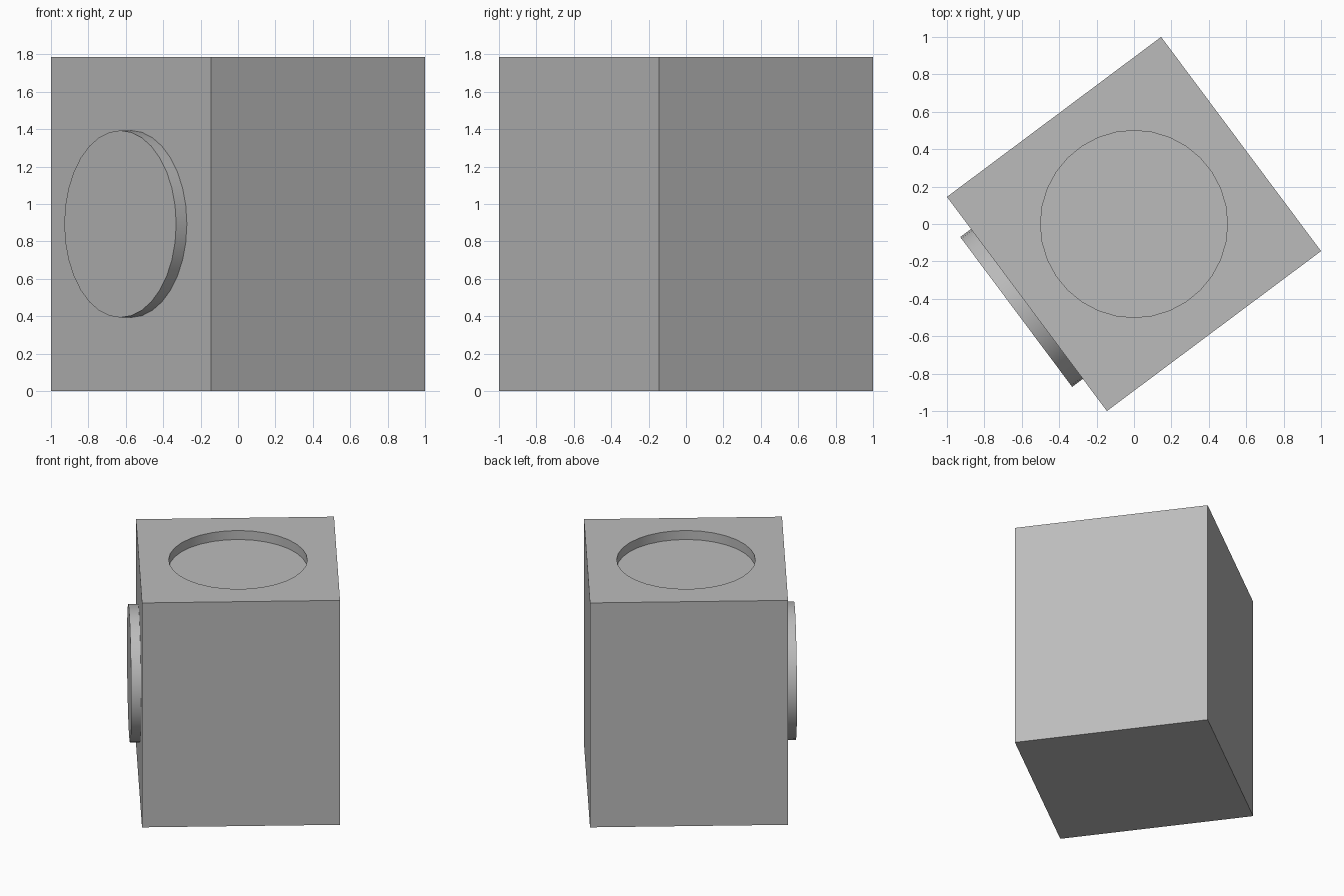
import bpy
from math import atan2, pi, radians
from mathutils import Matrix

if "Cube" in bpy.data.objects:
    bpy.data.objects.remove(bpy.data.objects["Cube"], do_unlink=True)

SIDE, HEIGHT = 1.429, 1.786
RADIUS, DEPTH, EMBED = 0.5, 0.0714, 0.02
TURN = Matrix.Rotation(atan2(0.855, 1.145), 4, "Z")

grey = bpy.data.materials.new("plain grey")
grey.use_nodes = True
COLOUR = (0.5, 0.5, 0.5, 1)
grey.diffuse_color = COLOUR
grey.node_tree.nodes["Principled BSDF"].inputs["Base Color"].default_value = COLOUR


def finish(obj, name):
    obj.name = name
    if not obj.data.materials:
        obj.data.materials.append(grey)
    return obj


def smooth(obj):
    bpy.ops.object.select_all(action="DESELECT")
    obj.select_set(True)
    bpy.context.view_layer.objects.active = obj
    bpy.ops.object.shade_smooth_by_angle(angle=radians(30))


def disc(name, depth, matrix):
    bpy.ops.mesh.primitive_cylinder_add(vertices=32, radius=RADIUS, depth=depth)
    obj = finish(bpy.context.object, name)
    obj.data.transform(matrix)
    return obj


# Block, turned about the vertical axis
bpy.ops.mesh.primitive_cube_add(size=1)
block = finish(bpy.context.object, "block")
block.data.transform(TURN @ Matrix.Translation((0, 0, HEIGHT / 2))
                     @ Matrix.Diagonal((SIDE, SIDE, HEIGHT, 1)))

# Round recess in the top
cutter = disc("recess_cutter", 2 * DEPTH, Matrix.Translation((0, 0, HEIGHT)))
cutter.hide_render = True
cut = block.modifiers.new("recess", "BOOLEAN")
cut.operation, cut.object, cut.solver = "DIFFERENCE", cutter, "EXACT"
bpy.context.view_layer.objects.active = block
bpy.ops.object.modifier_apply(modifier=cut.name)
bpy.data.objects.remove(cutter, do_unlink=True)
smooth(block)

# Round boss on one side face
boss_x = -(SIDE + DEPTH - EMBED) / 2
boss = disc("side_boss", DEPTH + EMBED,
            TURN @ Matrix.Translation((boss_x, 0, HEIGHT / 2))
            @ Matrix.Rotation(pi / 2, 4, "Y"))
smooth(boss)
